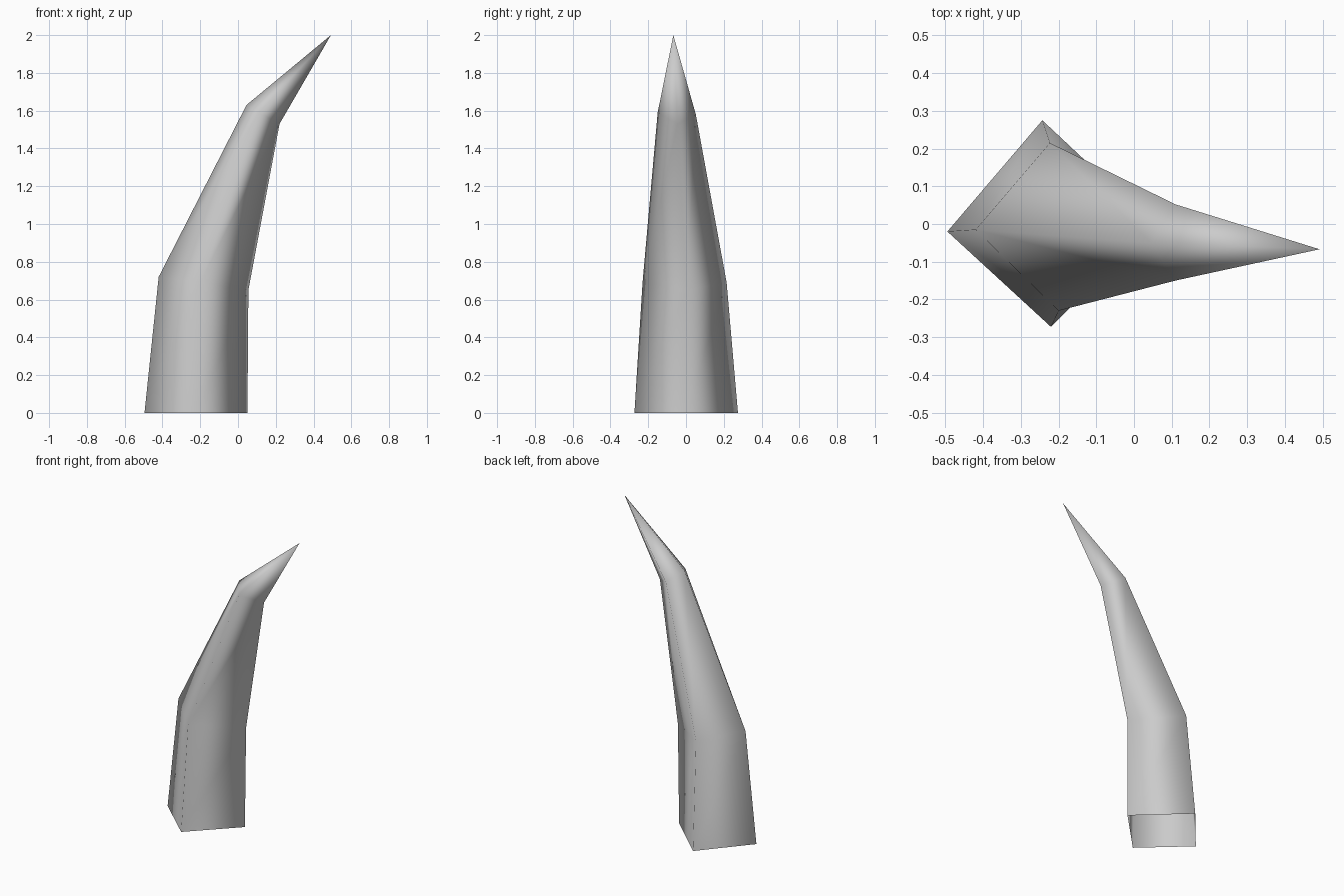
import bpy
import bmesh

cube = bpy.data.objects.get("Cube")
if cube:
    bpy.data.objects.remove(cube, do_unlink=True)

# Plain grey horn material
grey = bpy.data.materials.new("horn grey")
grey.use_nodes = True
colour = (0.6, 0.6, 0.6, 1)
grey.diffuse_color = colour
grey.node_tree.nodes["Principled BSDF"].inputs["Base Color"].default_value = colour

# Four-sided rings, each listed left, front, right, back
rings = [
    [(-0.495, -0.02, 0), (-0.22, -0.273, 0), (0.05, 0.0, 0), (-0.243, 0.275, 0)],
    [(-0.42, -0.015, 0.72), (-0.2, -0.23, 0.69), (0.055, 0.005, 0.65), (-0.223, 0.215, 0.69)],
    [(0.045, -0.05, 1.63), (0.11, -0.15, 1.59), (0.22, -0.045, 1.53), (0.11, 0.052, 1.58)],
]
tip_point = (0.492, -0.067, 2.0)

# Bent horn: walls between rings, closing to a point, open underneath
bm = bmesh.new()
loops = [[bm.verts.new(p) for p in ring] for ring in rings]
tip = bm.verts.new(tip_point)
for i in range(4):
    j = (i + 1) % 4
    for low, high in zip(loops, loops[1:]):
        bm.faces.new((low[i], low[j], high[j], high[i]))
    bm.faces.new((loops[-1][i], loops[-1][j], tip))
for face in bm.faces:
    face.smooth = True
bmesh.ops.recalc_face_normals(bm, faces=bm.faces[:])

mesh = bpy.data.meshes.new("horn")
bm.to_mesh(mesh)
bm.free()
mesh.materials.append(grey)
horn = bpy.data.objects.new("horn", mesh)
bpy.context.collection.objects.link(horn)
